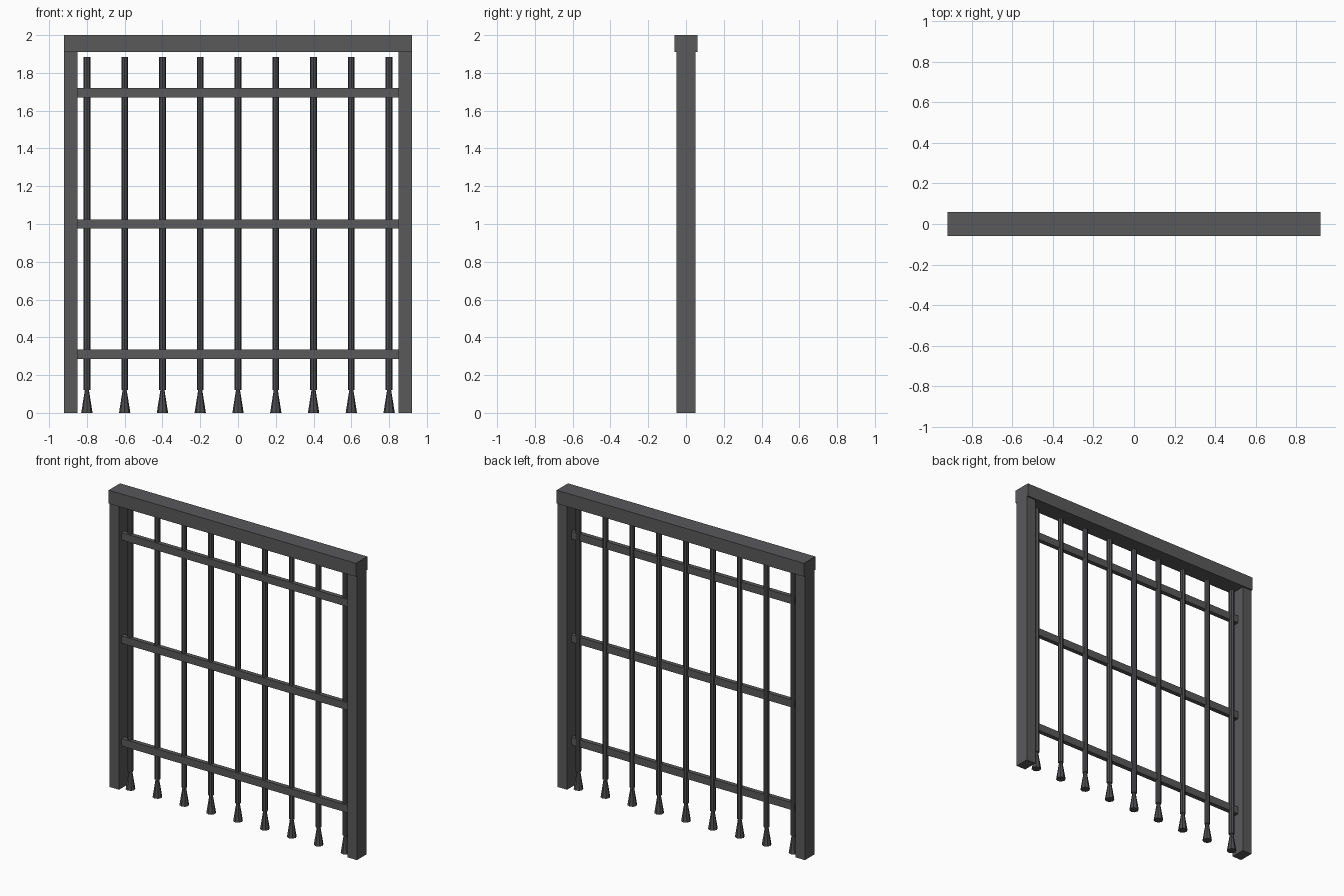
import bpy

if "Cube" in bpy.data.objects:
    bpy.data.objects.remove(bpy.data.objects["Cube"])


def make_material(name, rgb):
    mat = bpy.data.materials.new(name)
    mat.diffuse_color = (*rgb, 1.0)
    mat.use_nodes = True
    mat.node_tree.nodes["Principled BSDF"].inputs["Base Color"].default_value = mat.diffuse_color
    return mat


frame_mat = make_material("frame_iron", (0.10, 0.10, 0.105))
bar_mat = make_material("bar_iron", (0.075, 0.075, 0.08))


def box(name, x, y, z, mat):
    """Box from (min, max) pairs per axis."""
    bpy.ops.mesh.primitive_cube_add(size=1, location=[sum(r) / 2 for r in (x, y, z)])
    ob = bpy.context.object
    ob.name = name
    ob.scale = [r[1] - r[0] for r in (x, y, z)]
    bpy.ops.object.transform_apply(location=False, rotation=False, scale=True)
    ob.data.materials.append(mat)


def taper(name, x, z0, z1, r0, r1, mat):
    """Eight-sided upright rod or cone."""
    bpy.ops.mesh.primitive_cone_add(vertices=8, radius1=r0, radius2=r1, depth=z1 - z0,
                                    location=(x, 0, (z0 + z1) / 2))
    ob = bpy.context.object
    ob.name = name
    ob.data.materials.append(mat)


# Frame: lintel and two posts
box("top_beam", (-0.92, 0.92), (-0.06, 0.06), (1.91, 2.0), frame_mat)
box("left_post", (-0.92, -0.85), (-0.05, 0.05), (0, 1.91), frame_mat)
box("right_post", (0.85, 0.92), (-0.05, 0.05), (0, 1.91), frame_mat)

# Flat cross rails, set towards the front of the bars
for name, z in (("lower_rail", 0.31), ("middle_rail", 1.0), ("upper_rail", 1.695)):
    box(name, (-0.85, 0.85), (-0.025, 0.005), (z - 0.025, z + 0.025), frame_mat)

# Upright bars with flared feet
for i in range(9):
    x = -0.8 + 0.2 * i
    taper(f"bar_{i + 1}", x, 0.12, 1.885, 0.018, 0.018, bar_mat)
    taper(f"bar_foot_{i + 1}", x, 0.0, 0.12, 0.03, 0.011, bar_mat)
